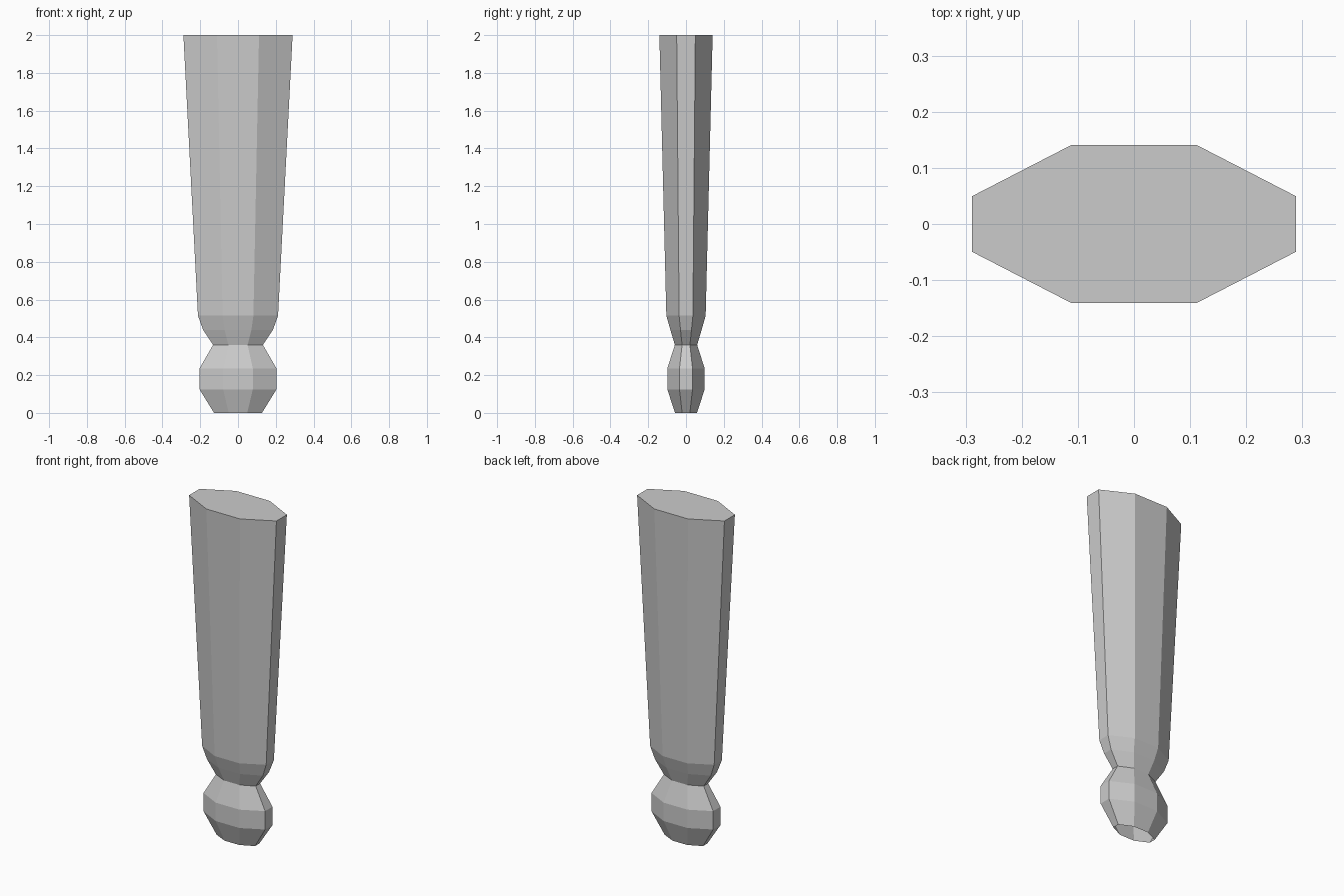
import bpy
import bmesh

if "Cube" in bpy.data.objects:
    bpy.data.objects.remove(bpy.data.objects["Cube"])

# Flattened octagon cross-section (unit half-width and half-depth)
A, B = 0.385, 0.35
OCTAGON = [(1, -B), (1, B), (A, 1), (-A, 1), (-1, B), (-1, -B), (-A, -1), (A, -1)]

# Profile: height, half-width, half-depth
PROFILE = [
    (0.00, 0.127, 0.058),
    (0.125, 0.204, 0.099),
    (0.235, 0.204, 0.099),
    (0.36, 0.132, 0.059),
    (0.44, 0.185, 0.083),
    (0.515, 0.212, 0.104),
    (2.00, 0.289, 0.141),
]


def loft(name, profile, section):
    bm = bmesh.new()
    rings = [[bm.verts.new((x * w, y * d, z)) for x, y in section]
             for z, w, d in profile]
    n = len(section)
    for low, high in zip(rings, rings[1:]):
        for i in range(n):
            j = (i + 1) % n
            bm.faces.new((low[i], low[j], high[j], high[i]))
    # Flat top; the foot is left open underneath
    bm.faces.new(rings[-1])
    mesh = bpy.data.meshes.new(name)
    bm.to_mesh(mesh)
    bm.free()
    obj = bpy.data.objects.new(name, mesh)
    bpy.context.collection.objects.link(obj)
    return obj


# Tapered leg with a pinched neck and a rounded foot
loft("tapered_leg", PROFILE, OCTAGON)
